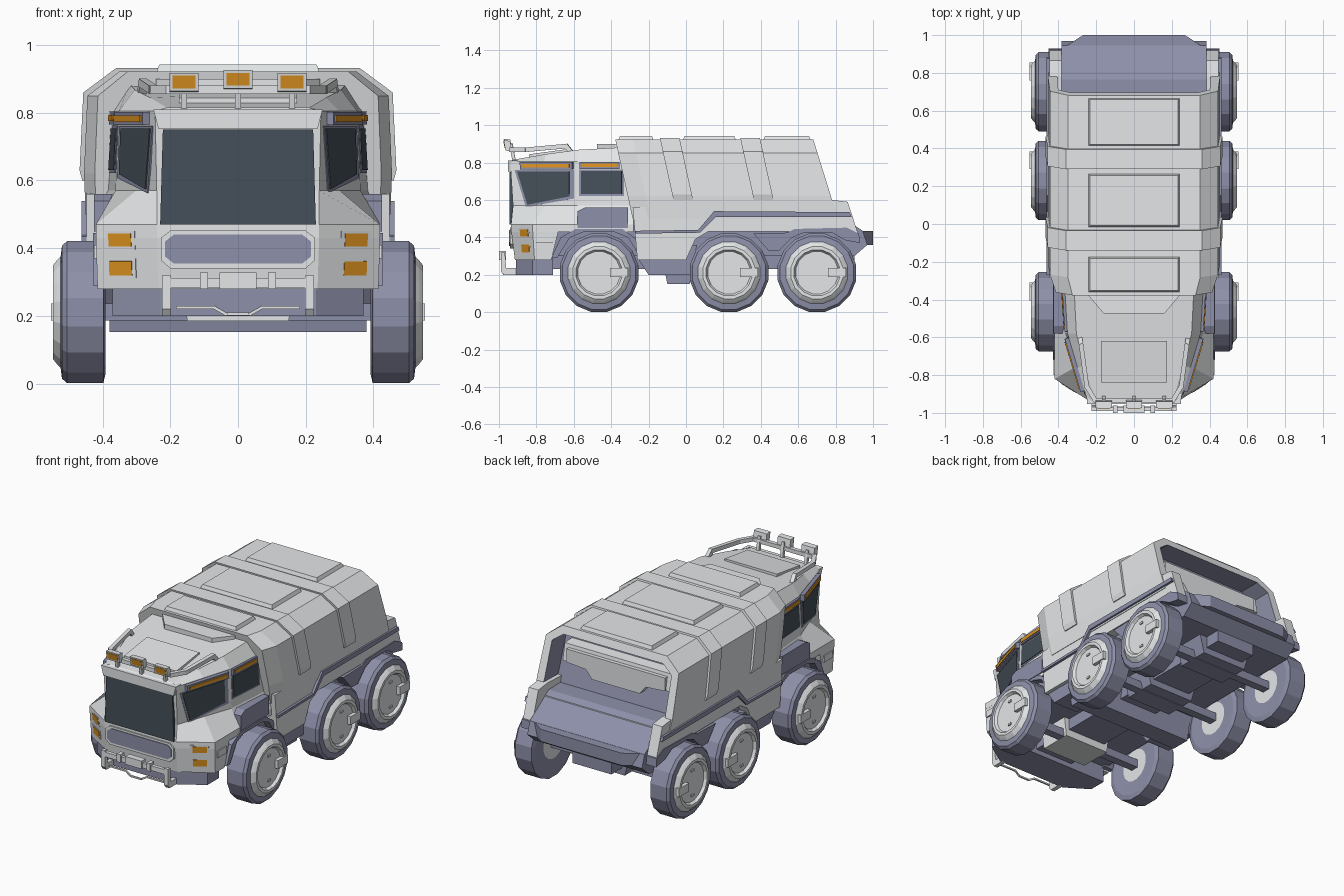
import bpy, bmesh, math
from mathutils import Vector

if "Cube" in bpy.data.objects:
    bpy.data.objects.remove(bpy.data.objects["Cube"])


def material(name, rgb):
    m = bpy.data.materials.new(name)
    m.diffuse_color = (*rgb, 1)
    m.use_nodes = True
    m.node_tree.nodes["Principled BSDF"].inputs["Base Color"].default_value = m.diffuse_color
    return m


GREY = material("light grey paint", (0.77, 0.79, 0.80))
BLUE = material("blue grey trim", (0.27, 0.28, 0.40))
GLASS = material("dark glass", (0.06, 0.08, 0.10))
AMBER = material("amber lamp", (0.75, 0.30, 0.015))


def finish(name, bm, mats, mirror=False):
    if mirror:
        d = bmesh.ops.duplicate(bm, geom=bm.verts[:] + bm.edges[:] + bm.faces[:])
        for v in d["geom"]:
            if isinstance(v, bmesh.types.BMVert):
                v.co.x *= -1
    bmesh.ops.recalc_face_normals(bm, faces=bm.faces[:])
    me = bpy.data.meshes.new(name)
    bm.to_mesh(me)
    bm.free()
    for m in (mats if isinstance(mats, list) else [mats]):
        me.materials.append(m)
    ob = bpy.data.objects.new(name, me)
    bpy.context.collection.objects.link(ob)
    return ob


def skin(rings):
    """Join equal-length closed rings and cap both ends."""
    bm = bmesh.new()
    rows = [[bm.verts.new(p) for p in r] for r in rings]
    n = len(rows[0])
    for a, b in zip(rows, rows[1:]):
        for i in range(n):
            bm.faces.new((a[i], a[(i + 1) % n], b[(i + 1) % n], b[i]))
    bm.faces.new(rows[0])
    bm.faces.new(rows[-1])
    return bm


def both(half):
    """Complete a half ring with its mirror image."""
    return list(half) + [(-p[0], *p[1:]) for p in reversed(half)]


def prism(name, pts, axis, a, b, mat, mirror=False):
    put = {"x": lambda p, t: (t, *p), "y": lambda p, t: (p[0], t, p[1]), "z": lambda p, t: (*p, t)}[axis]
    return finish(name, skin([[put(p, a) for p in pts], [put(p, b) for p in pts]]), mat, mirror)


def box(name, x, y, z, mat, mirror=False):
    return prism(name, [(x[0], y[0]), (x[1], y[0]), (x[1], y[1]), (x[0], y[1])], "z", z[0], z[1], mat, mirror)


def patch(name, quad, uvs, d, mat):
    """Plate of height d lying on a four-cornered surface, on both sides of the truck."""
    A, B, C, D = (Vector(p) for p in quad)
    nrm = (B - A).cross(D - A).normalized()
    if nrm.x < 0:
        nrm = -nrm
    pts = [A.lerp(B, u).lerp(D.lerp(C, u), v) for u, v in uvs]
    return finish(name, skin([[p - nrm * 0.012 for p in pts], [p + nrm * d for p in pts]]), mat, True)


def rect(u0, u1, v0, v1):
    return [(u0, v0), (u1, v0), (u1, v1), (u0, v1)]


def rod(name, path, w, mat, mirror=False):
    """Square bar following a path."""
    bm = bmesh.new()
    for p, q in zip(path, path[1:]):
        p, q = Vector(p), Vector(q)
        rot = (q - p).to_track_quat("Z", "Y").to_matrix().to_4x4()
        rot.translation = (p + q) / 2
        for v in bmesh.ops.create_cube(bm, size=1)["verts"]:
            v.co = rot @ Vector((v.co.x * w, v.co.y * w, v.co.z * ((q - p).length + w * 0.6)))
    return finish(name, bm, mat, mirror)


# Wheels: turned profile, tyre and hub coloured by segment
PROFILE = [(.395, .001), (.395, .10), (.391, .185), (.398, .214), (.505, .214), (.52, .20), (.524, .168),
           (.535, .156), (.546, .142), (.546, .125), (.53, .115), (.53, .001)]
N = 16
for label, wy in (("front", -.465), ("middle", .23), ("rear", .70)):
    bm = skin([[(x, wy + r * math.sin((i + .5) * math.tau / N), .211 + r * math.cos((i + .5) * math.tau / N))
                for i in range(N)] for x, r in PROFILE])
    for k, f in enumerate(bm.faces):
        f.material_index = 1 if 1 <= k // N <= 5 else 0
    bm.faces.ensure_lookup_table()
    tread = bm.faces[3 * N:4 * N]
    bmesh.ops.inset_individual(bm, faces=tread, thickness=.006, depth=.003)
    finish(label + "_wheels", bm, [GREY, BLUE], True)
    box(label + "_hub_tabs", (.52, .552), (wy + .06, wy + .155), (.187, .237), GREY, True)
    for s in (-1, 1):
        box(label + "_hub_studs", (.52, .537), (wy - .012, wy + .012), (.205 + s * .075, .217 + s * .075), GREY, True)
    rod(label + "_axle", [(-.4, wy, .211), (.4, wy, .211)], .05, BLUE)
    if label != "front":
        prism(label + "_differential", [(-.19, .34), (-.15, .19), (.15, .19), (.19, .34)], "y", wy - .1, wy + .1, BLUE)
prism("front_gearbox", [(-.17, .34), (-.15, .185), (.15, .185), (.17, .34)], "y", -.62, -.42, GREY)

# Chassis and underbody
prism("chassis", [(-.72, .30), (-.3, .30), (.55, .30), (.90, .30), (.97, .36), (.945, .435), (.765, .555), (.5, .56),
                  (-.3, .5), (-.72, .43)], "x", -.384, .384, BLUE)
box("centre_beam", (-.13, .13), (-.72, .9), (.23, .31), BLUE)
prism("rear_step", both([(.384, .80), (.384, .925), (.27, 1.0)]), "z", .36, .434, BLUE)
prism("fuel_tank", [(-.13, .30), (-.1, .152), (.02, .152), (.05, .30)], "x", -.38, .38, BLUE)
prism("side_skirt", [(-.26, .29), (-.2, .2), (.02, .2), (.06, .36), (.0, .36)], "x", .26, .425, BLUE, True)
prism("front_bumper", both([(.37, -.71), (.37, -.82), (.23, -.91)]), "z", .20, .30, BLUE)

# Cab: nose block and upper cabin
L0 = [(.415, -.72, .28), (.415, -.81, .28), (.235, -.915, .28)]
L1 = [(.42, -.68, .44), (.42, -.82, .44), (.24, -.935, .44)]
finish("cab_nose", skin([both(L0), both(L1)]), GREY)
P0, P1, P3 = (.385, -.28, .57), (.362, -.58, .57), (.24, -.925, .57)
Q0, Q1, Q3 = (.37, -.28, .805), (.352, -.58, .805), (.245, -.94, .805)


def mid(a, b):
    return tuple((i + j) / 2 for i, j in zip(a, b))


cab = [[(.42, -.28, .43), (.42, -.58, .43), (.42, -.82, .43), (.24, -.935, .43)],
       [(.42, -.28, .47), (.42, -.58, .47), (.42, -.82, .47), (.24, -.935, .47)],
       [P0, P1, mid(P1, P3), P3], [Q0, Q1, mid(Q1, Q3), Q3],
       [(.32, -.28, .885), (.305, -.58, .868), (.26, -.75, .845), (.21, -.925, .815)]]
finish("cab_shell", skin([both(r) for r in cab]), GREY)

# Windows and the lamps above them
prism("windscreen", both([(.23, .47), (.222, .75)]), "y", -.944, -.90, GLASS)
prism("windscreen_header", both([(.235, .752), (.25, .81)]), "y", -.953, -.90, GREY)
FRONT, REAR = (P3, P1, Q1, Q3), (P1, P0, Q0, Q1)
patch("front_side_window_frame", FRONT, [(.06, .81), (.95, .81), (.95, .16), (.2, -.03)], .003, BLUE)
patch("front_side_window", FRONT, [(.1, .78), (.88, .78), (.88, .21), (.23, .02)], .007, GLASS)
patch("rear_side_window_frame", REAR, rect(.03, .83, .22, .82), .003, BLUE)
patch("rear_side_window", REAR, rect(.06, .79, .26, .78), .007, GLASS)
patch("front_side_lamp_housing", FRONT, rect(.16, .94, .83, .99), .022, BLUE)
patch("front_side_lamp", FRONT, rect(.2, .9, .87, .95), .027, AMBER)
patch("rear_side_lamp_housing", REAR, rect(.04, .75, .83, .99), .014, BLUE)
patch("rear_side_lamp", REAR, rect(.08, .71, .87, .95), .018, AMBER)
prism("cab_side_box", [(-.58, .45), (-.31, .45), (-.31, .56), (-.54, .56), (-.58, .54)], "x", .36, .426, BLUE, True)

# Nose details
prism("grille_frame", both([(.20, .34), (.228, .365), (.228, .43), (.20, .452)]), "y", -.942, -.88, GREY)
prism("grille", both([(.19, .355), (.215, .375), (.215, .42), (.19, .44)]), "y", -.946, -.88, BLUE)
CORNER = (L0[2], L0[1], L1[1], L1[2])
for v0, v1 in ((.25, .51), (.78, 1.02)):
    patch("headlamp_frame", CORNER, rect(.36, .84, v0 - .05, v1 + .05), .001, GREY)
    patch("headlamp", CORNER, rect(.42, .79, v0, v1), .003, AMBER)
box("nose_steps", (.40, .426), (-.80, -.715), (.37, .41), GREY, True)
prism("front_fender", [(-.72, .29), (-.67, .40), (-.59, .445), (-.34, .445), (-.25, .38), (-.25, .30),
                       (-.31, .40), (-.38, .428), (-.55, .428), (-.62, .40), (-.69, .29)], "x", .36, .428, BLUE, True)

# Bull bar
box("bull_bar", (-.205, .205), (-.99, -.968), (.283, .312), GREY)
for s in (-.1, 0, .1):
    w = .055 if s == 0 else .012
    box("bull_bar_clamp", (s - w, s + w), (-1.0, -.962), (.28, .328), GREY)
prism("bull_bar_legs", [(-.99, .32), (-.968, .32), (-.962, .235), (-.90, .235), (-.90, .2), (-.975, .2), (-.99, .22)],
      "x", .198, .224, GREY, True)
rod("bull_bar_wire", [(-.18, -.97, .225), (-.07, -.97, .225), (-.035, -.975, .205), (.035, -.975, .205),
                      (.07, -.97, .225), (.18, -.97, .225)], .009, GREY)

# Cab roof: hatch, deflector, rail and work lamps
finish("roof_hatch", skin([both([(.175, -.62, z - .01), (.175, -.84, z - .04)]) for z in (.86, .884)]), GREY)
prism("roof_deflector", both([(.25, -.34), (.24, -.38), (.16, -.475)]), "z", .86, .90, GREY)
RAIL = [(.285, -.61, .85), (.28, -.64, .888), (.25, -.86, .868), (.205, -.935, .868), (0, -.935, .868)]
rod("roof_rail", RAIL, .024, GREY, True)
for x in (-.16, 0, .16):
    z = .898 if x == 0 else .89
    rod("lamp_bracket", [(x, -.92, .815), (x, -.935, z)], .018, GREY)
    prism("work_lamp", [(-.965, z - .026), (-.93, z - .03), (-.94, z + .026), (-.975, z + .028)], "x", x - .043, x + .043, GREY)
    prism("work_lamp_lens", [(-.968, z - .018), (-.96, z - .018), (-.968, z + .02), (-.976, z + .02)],
          "x", x - .034, x + .034, AMBER)

# Cargo body: sheared section, recessed rear opening
SECTION = [(.45, .50), (.455, .62), (.445, .85), (.35, .922)]


def cut(pts, lean, y, k=1):
    return both([(x * k, y - (z - .5) * lean, z) for x, z in pts])


bm = skin([cut(SECTION, .22, -.285, .93), cut(SECTION, .22, -.19), cut(SECTION, .31, .812)])
bmesh.ops.recalc_face_normals(bm, faces=bm.faces[:])
rear = max(bm.faces, key=lambda f: f.calc_center_median().y)
bmesh.ops.inset_individual(bm, faces=[rear], thickness=.05)
inner = bmesh.ops.extrude_discrete_faces(bm, faces=[rear])["faces"][0]
for v in inner.verts:
    v.co.y -= .14
for f in bm.faces:
    if any(v in inner.verts[:] for v in f.verts):
        f.material_index = 1
finish("cargo_body", bm, [GREY, BLUE])
prism("rear_locker", [(.5, .70), (.665, .70), (.645, .80), (.5, .81)], "x", -.36, .36, GREY)
prism("rear_locker_flap", both([(.33, .78), (.33, .70), (.2, .69), (.16, .64)]), "y", .5, .672, GREY)

# Ribs wrapped over the cargo body, and raised roof panels
RIB = [(.460, .60), (.468, .63), (.457, .86), (.36, .932)]
for y in (-.045, .385):
    finish("cargo_rib", skin([cut(RIB, .22, y), cut(RIB, .22, y + .105)]), GREY)
for a, b in ((-.365, -.17), (-.02, .27), (.41, .67)):
    finish("roof_panel", skin([both([(.245, a, .91), (.245, b, .91)]), both([(.232, a + .012, .943), (.232, b - .012, .943)])]), GREY)

# Lower side walls, trim line and wheel arches
prism("lower_side_walls", [(-.285, .56), (-.26, .28), (0, .28), (.05, .39), (.12, .432), (.36, .432), (.60, .432),
                           (.86, .432), (.92, .42), (.865, .59), (.78, .60)], "x", .383, .447, GREY, True)
prism("side_trim", [(-.27, .42), (.075, .425), (.16, .51), (.885, .51), (.875, .535), (.15, .54), (.065, .44), (-.27, .435)],
      "x", .43, .462, BLUE, True)
prism("rear_arches", [(.36, .42), (.44, .33), (.50, .33), (.57, .40), (.63, .425), (.78, .425), (.85, .385), (.93, .37),
                      (.925, .42), (.86, .452), (.58, .445), (.54, .425)], "x", .37, .452, BLUE, True)
